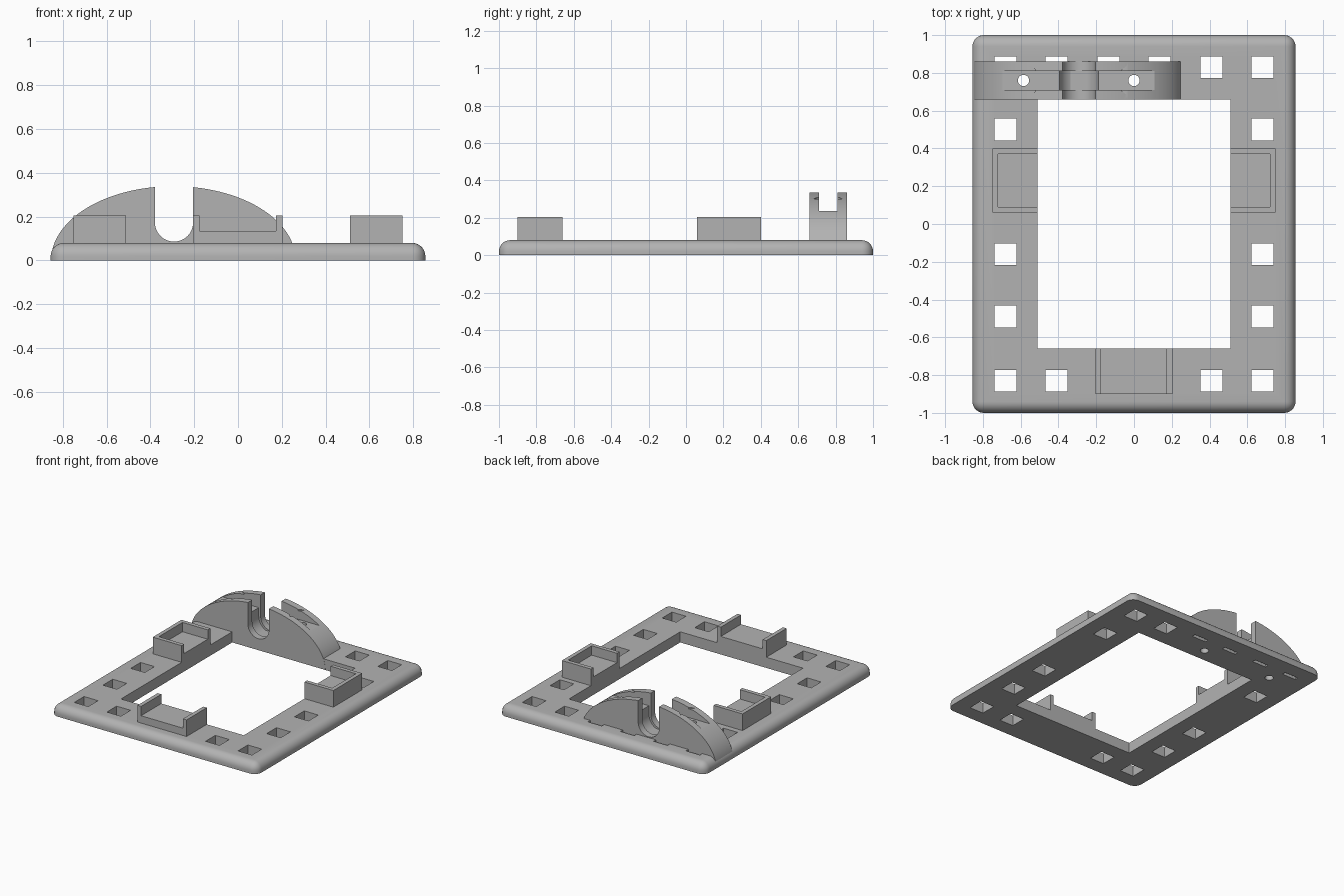
import bpy, bmesh, math
from mathutils import Vector

cube = bpy.data.objects.get("Cube")
if cube:
    bpy.data.objects.remove(cube)

grey = bpy.data.materials.new("plain_grey")
grey.use_nodes = True
COLOUR = (0.45, 0.45, 0.45, 1)
grey.diffuse_color = COLOUR
grey.node_tree.nodes["Principled BSDF"].inputs["Base Color"].default_value = COLOUR


def make(name, bm):
    bmesh.ops.recalc_face_normals(bm, faces=bm.faces)
    mesh = bpy.data.meshes.new(name)
    bm.to_mesh(mesh)
    bm.free()
    mesh.materials.append(grey)
    obj = bpy.data.objects.new(name, mesh)
    bpy.context.collection.objects.link(obj)
    return obj


def add_box(bm, x0, x1, y0, y1, z0, z1):
    verts = bmesh.ops.create_cube(bm, size=1)["verts"]
    for v in verts:
        v.co = Vector((x1 if v.co.x > 0 else x0,
                       y1 if v.co.y > 0 else y0,
                       z1 if v.co.z > 0 else z0))


def boxes(name, *extents):
    bm = bmesh.new()
    for e in extents:
        add_box(bm, *e)
    return make(name, bm)


def prism(name, points, y0, y1):
    """Extrude an x/z outline along y."""
    bm = bmesh.new()
    face = bm.faces.new([bm.verts.new((x, y0, z)) for x, z in points])
    ext = bmesh.ops.extrude_face_region(bm, geom=[face])["geom"]
    moved = [g for g in ext if isinstance(g, bmesh.types.BMVert)]
    bmesh.ops.translate(bm, verts=moved, vec=(0, y1 - y0, 0))
    return make(name, bm)


def discs(name, centres, radius, z0, z1):
    bm = bmesh.new()
    for x, y in centres:
        verts = bmesh.ops.create_cone(bm, cap_ends=True, segments=32, radius1=radius,
                                      radius2=radius, depth=z1 - z0)["verts"]
        bmesh.ops.translate(bm, verts=verts, vec=(x, y, (z0 + z1) / 2))
    return make(name, bm)


def cut(target, cutter):
    mod = target.modifiers.new("cut", "BOOLEAN")
    mod.operation, mod.solver, mod.object = "DIFFERENCE", "EXACT", cutter
    bpy.context.view_layer.objects.active = target
    bpy.ops.object.modifier_apply(modifier=mod.name)
    bpy.data.objects.remove(cutter)


def smooth(obj):
    bpy.ops.object.select_all(action="DESELECT")
    obj.select_set(True)
    bpy.context.view_layer.objects.active = obj
    bpy.ops.object.shade_smooth_by_angle(angle=math.radians(30))


TOP = 0.08
ARCH_Y0, ARCH_Y1 = 0.66, 0.86
ARCH_X, SCREW_Y = -0.295, 0.76
SCREWS = [(-0.585, SCREW_Y), (0, SCREW_Y)]

# Base plate with rounded corners and rounded top rim
bm = bmesh.new()
add_box(bm, -0.855, 0.855, -1, 1, 0, TOP)
rim = [e for e in bm.edges if max(v.co.z for v in e.verts) > 0.01]
bmesh.ops.bevel(bm, geom=rim, offset=0.06, offset_type="OFFSET", segments=8,
                profile=0.5, affect="EDGES")
base = make("base_frame", bm)
cut(base, boxes("opening", (-0.51, 0.51, -0.66, 0.66, -1, 1)))

# Square holes around the frame, trimmed where the arch covers them
H = 0.058
holes = [(x, -0.83) for x in (-0.68, -0.41, 0.41, 0.68)]
holes += [(x, y) for x in (-0.68, 0.68) for y in (-0.49, -0.16, 0.5)]
holes += [(x, 0.83) for x in (0.41, 0.68)]
extents = [(x - H, x + H, y - H, y + H, -1, 1) for x, y in holes]
extents += [(x - H, x + H, ARCH_Y1, 0.83 + H, -1, 1) for x in (-0.68, -0.41, -0.135, 0.135)]
cut(base, boxes("holes", *extents))
cut(base, discs("screw_holes", SCREWS, 0.03, -1, 1))
smooth(base)

# Arched bracket: half ellipse
N = 64
outline = [(ARCH_X + 0.558 * math.cos(math.pi * i / N),
            0.001 + 0.338 * math.sin(math.pi * i / N)) for i in range(N + 1)]
arch = prism("arch_bracket", outline, ARCH_Y0 - 0.001, ARCH_Y1)


def u_slot(name, radius, y0, y1):
    arc = [math.pi + math.pi * i / 24 for i in range(25)]
    pts = [(ARCH_X + 0.003 + radius * math.cos(a), 0.173 + radius * math.sin(a)) for a in arc]
    pts = [(pts[0][0], 1)] + pts + [(pts[-1][0], 1)]
    return prism(name, pts, y0, y1)


# Round-bottomed slot, wider ring recess, long groove, screw holes and thin slits
cut(arch, u_slot("slot", 0.087, 0, 2))
cut(arch, u_slot("ring_recess", 0.103, 0.71, 0.81))
cut(arch, boxes("groove", (-1, 1, 0.71, 0.81, 0.235, 1)))
cut(arch, discs("screw_holes", SCREWS, 0.03, -1, 1))
cut(arch, discs("slits", SCREWS, 0.085, 0.3, 0.31))
smooth(arch)

# Holder trays: raised floor with thin walls
WALL, FLOOR, RIM, LOW = 0.03, 0.135, 0.205, 0.07
front = boxes("front_tray", (-0.205, 0.203, -0.9, -0.66, LOW, RIM))
cut(front, boxes("well", (-0.205 + WALL, 0.203 - WALL, -2, 0, FLOOR, 1)))

for name, side in (("left_tray", 1), ("right_tray", -1)):
    xs = sorted((side * 0.51, side * 0.75))
    tray = boxes(name, (*xs, 0.06, 0.4, LOW, RIM))
    xs = sorted((side * 0.4, side * (0.75 - WALL)))
    cut(tray, boxes("well", (*xs, 0.06 + WALL, 0.4 - WALL, FLOOR, 1)))
